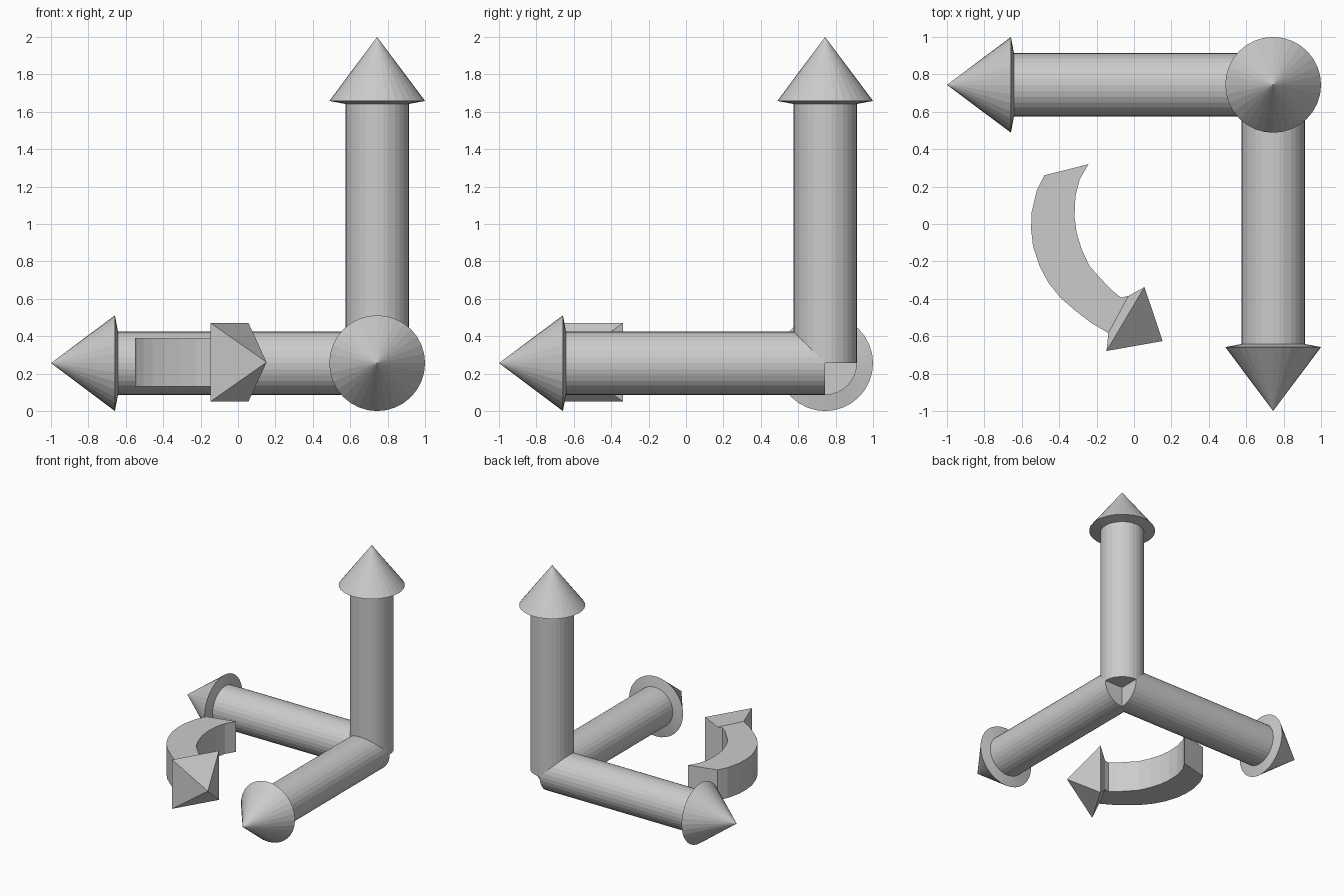
import bpy, bmesh
from math import sin, cos, pi
from mathutils import Vector

if "Cube" in bpy.data.objects:
    bpy.data.objects.remove(bpy.data.objects["Cube"])

SIDES = 32
R = 0.256
ORIGIN = Vector((1 - R, 1 - R, R))


def loft(name, rings, tip=None):
    """Skin closed rings in order; cap the start, close the end on a tip."""
    bm = bmesh.new()
    loops = [[bm.verts.new(p) for p in ring] for ring in rings]
    for a, b in zip(loops, loops[1:]):
        for i in range(len(a)):
            j = (i + 1) % len(a)
            bm.faces.new((a[i], a[j], b[j], b[i]))
    bm.faces.new(loops[0][::-1])
    apex = bm.verts.new(tip)
    last = loops[-1]
    for i in range(len(last)):
        bm.faces.new((last[i], last[(i + 1) % len(last)], apex))
    bmesh.ops.recalc_face_normals(bm, faces=bm.faces[:])
    mesh = bpy.data.meshes.new(name)
    bm.to_mesh(mesh)
    bm.free()
    obj = bpy.data.objects.new(name, mesh)
    bpy.context.collection.objects.link(obj)
    return obj


# Three straight axis arrows: shaft, shallow under-flare, cone
profile = [(0.17, 0), (0.17, 1.386), (R, 1.402)]
for name, direction in (("left_arrow", (-1, 0, 0)),
                        ("front_arrow", (0, -1, 0)),
                        ("up_arrow", (0, 0, 1))):
    rings = [[(r * cos(2 * pi * k / SIDES), r * sin(2 * pi * k / SIDES), h)
              for k in range(SIDES)] for r, h in profile]
    arrow = loft(name, rings, (0, 0, 2 - R))
    arrow.location = ORIGIN
    arrow.rotation_euler = Vector(direction).to_track_quat('Z', 'Y').to_euler()

# Curved arrow: rectangular band swept along outer and inner edges
outer = [(-.48, .26), (-.52, .18), (-.548, .06), (-.55, -.03), (-.54, -.12),
         (-.505, -.225), (-.457, -.315), (-.392, -.395), (-.312, -.465),
         (-.227, -.53), (-.137, -.583)]
inner = [(-.243, .32), (-.29, .24), (-.313, .15), (-.318, .04), (-.307, -.045),
         (-.28, -.135), (-.238, -.225), (-.17, -.30), (-.12, -.353),
         (-.07, -.393), (-.03, -.385)]


def section(o, i, half):
    return [(*o, R + 0.005 - half), (*i, R + 0.005 - half),
            (*i, R + 0.005 + half), (*o, R + 0.005 + half)]


rings = [section(o, i, 0.13) for o, i in zip(outer, inner)]
# Pyramid head
rings.append(section((-.147, -.679), (.056, -.337), 0.21))
loft("curved_arrow", rings, (.153, -.626, R + 0.005))
